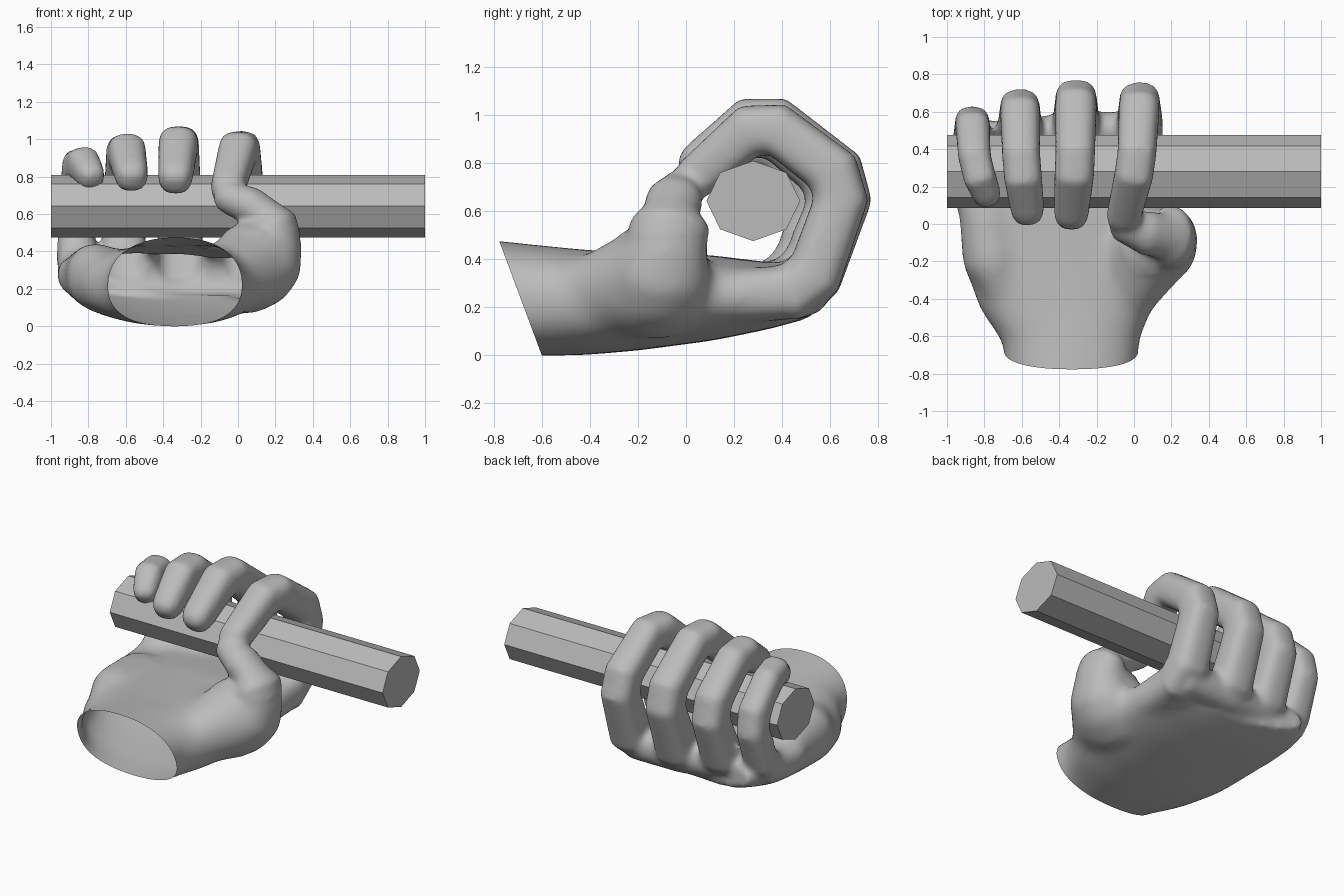
import bpy, bmesh, math
from mathutils import Vector

cube = bpy.data.objects.get("Cube")
if cube:
    bpy.data.objects.remove(cube, do_unlink=True)

grey = bpy.data.materials.new("plain grey")
grey.use_nodes = True
colour = (0.5, 0.5, 0.5, 1)
grey.diffuse_color = colour
grey.node_tree.nodes["Principled BSDF"].inputs["Base Color"].default_value = colour


def make_object(name, bm):
    mesh = bpy.data.meshes.new(name)
    bm.to_mesh(mesh)
    bm.free()
    mesh.materials.append(grey)
    obj = bpy.data.objects.new(name, mesh)
    bpy.context.collection.objects.link(obj)
    return obj


def soften(path, reach):
    """Replace each inner corner of a path by two points, as a chamfer."""
    path = [(Vector(p), a, b) for p, a, b in path]
    result = [path[0]]
    for before, (p, a, b), after in zip(path, path[1:], path[2:]):
        for other in (before[0], after[0]):
            result.append((p + (other - p).normalized() * reach, a, b))
    return result + [path[-1]]


def tube(bm, path, ref, power=2.0, round_tip=True, sides=24):
    """Loft mitred rings through (point, radius along ref, other radius)."""
    path = [(Vector(p), a, b) for p, a, b in path]
    if round_tip:
        end, a, b = path[-1]
        step = (end - path[-2][0]).normalized() * b
        path += [(end + step * 0.55, a * 0.86, b * 0.86), (end + step * 0.9, a * 0.5, b * 0.5)]
    rings = []
    for i, (p, a, b) in enumerate(path):
        before = (p - path[max(i - 1, 0)][0]).normalized()
        after = (path[min(i + 1, len(path) - 1)][0] - p).normalized()
        tangent = (before + after).normalized()
        mitre = 1 / max(0.7, tangent.dot(after if after.length else before))
        up = tangent.cross(ref).normalized()
        side = up.cross(tangent).normalized()
        ring = []
        for k in range(sides):
            t = math.tau * k / sides
            c, s = math.cos(t), math.sin(t)
            u = math.copysign(abs(c) ** (2 / power), c) * a
            v = math.copysign(abs(s) ** (2 / power), s) * b * mitre
            ring.append(bm.verts.new(p + side * u + up * v))
        rings.append(ring)
    for r, q in zip(rings, rings[1:]):
        for k in range(sides):
            n = (k + 1) % sides
            bm.faces.new((r[k], r[n], q[n], q[k]))
    bm.faces.new(rings[0][::-1])
    bm.faces.new(rings[-1])


X, Y = Vector((1, 0, 0)), Vector((0, 1, 0))
bm = bmesh.new()

# Palm and wrist: y, left edge, right edge, bottom, top
palm = [(-0.95, -0.67, 0.0, -0.01, 0.495), (-0.62, -0.705, 0.035, -0.002, 0.46),
        (-0.42, -0.83, 0.13, 0.0, 0.44), (-0.2, -0.91, 0.18, 0.02, 0.43),
        (0.1, -0.94, 0.18, 0.06, 0.42), (0.34, -0.94, 0.16, 0.11, 0.39),
        (0.48, -0.86, 0.13, 0.15, 0.37)]
tube(bm, [(((l + r) / 2, y, (b + t) / 2), (r - l) / 2, (t - b) / 2)
          for y, l, r, b, t in palm], X, 2.3, False)

# Fleshy mound on the outer edge of the palm
tube(bm, [((-0.68, -0.42, 0.25), 0.1, 0.13), ((-0.76, -0.2, 0.28), 0.16, 0.17),
          ((-0.79, 0.08, 0.28), 0.15, 0.15)], X)

# Fingers: start x, tip x, radius, then side path as (y, z)
fingers = [
    (0.03, -0.055, 0.104, [(0.2, 0.25), (0.51, 0.265), (0.67, 0.72), (0.32, 0.985), (0.04, 0.74)]),
    (-0.31, -0.335, 0.106, [(0.2, 0.25), (0.51, 0.265), (0.685, 0.72), (0.32, 1.01), (0.06, 0.80)]),
    (-0.61, -0.57, 0.102, [(0.18, 0.26), (0.47, 0.28), (0.64, 0.70), (0.31, 0.97), (0.08, 0.81)]),
    (-0.865, -0.79, 0.088, [(0.1, 0.27), (0.41, 0.29), (0.565, 0.66), (0.31, 0.91), (0.165, 0.81)]),
]
for x, tip_x, r, side_path in fingers:
    xs = (x, x, x, x * 0.8 + tip_x * 0.2, tip_x)
    sizes = (1.2, 1.2, 1.05, 1.0, 0.88)
    rough = [((px, y, z), r * s, r * min(s, 1.1))
             for px, s, (y, z) in zip(xs, sizes, side_path)]
    tube(bm, soften(rough, 0.075), X, 2.7)

# Thumb, swelling at its base and closing against the first finger
tube(bm, [((-0.05, -0.42, 0.25), 0.15, 0.16), ((0.03, -0.2, 0.28), 0.23, 0.22),
          ((0.1, -0.12, 0.36), 0.23, 0.21)], X)
thumb = [((0.0, -0.14, 0.19), 0.2, 0.15), ((0.17, -0.11, 0.29), 0.21, 0.17),
         ((0.215, -0.07, 0.5), 0.17, 0.135), ((0.11, -0.06, 0.63), 0.12, 0.1),
         ((-0.04, -0.02, 0.685), 0.09, 0.09)]
tube(bm, soften(thumb, 0.05), Y)

# Webs between neighbouring knuckles
for a, b in zip(fingers, fingers[1:]):
    ends = [Vector((f[0], f[3][1][0] - 0.01, f[3][1][1] + 0.01)) for f in (a, b)]
    tube(bm, [(ends[0], 0.1, 0.11), (ends[1], 0.1, 0.11)], Y)

bmesh.ops.recalc_face_normals(bm, faces=bm.faces)
raw = make_object("hand_helper", bm)

# Fuse all parts into one skin and relax it
fuse = raw.modifiers.new("fuse", 'REMESH')
fuse.mode = 'VOXEL'
fuse.voxel_size = 0.018
relax = raw.modifiers.new("relax", 'SMOOTH')
relax.factor = 0.5
relax.iterations = 10
graph = bpy.context.evaluated_depsgraph_get()
bm = bmesh.new()
bm.from_object(raw, graph)
bpy.data.objects.remove(raw, do_unlink=True)

# Blend the palm, mounds and thumb base further
fleshy = [v for v in bm.verts if v.co.y < 0.45 and v.co.z < 0.5]
for _ in range(25):
    bmesh.ops.smooth_vert(bm, verts=fleshy, factor=0.5,
                          use_axis_x=True, use_axis_y=True, use_axis_z=True)

# Cut the wrist open on a slant
bmesh.ops.bisect_plane(bm, geom=bm.verts[:] + bm.edges[:] + bm.faces[:],
                       plane_co=(0, -0.6, 0), plane_no=(0, -0.47, -0.175), clear_outer=True)
for face in bm.faces:
    face.smooth = True
make_object("hand", bm)

# Eight-sided bar held in the fist
bm = bmesh.new()
bar_path = [((-1, 0.28, 0.643), 0.195, 0.167), ((1, 0.28, 0.643), 0.195, 0.167)]
tube(bm, bar_path, Y, 2.0, False, 8)
bmesh.ops.recalc_face_normals(bm, faces=bm.faces)
make_object("bar", bm)
